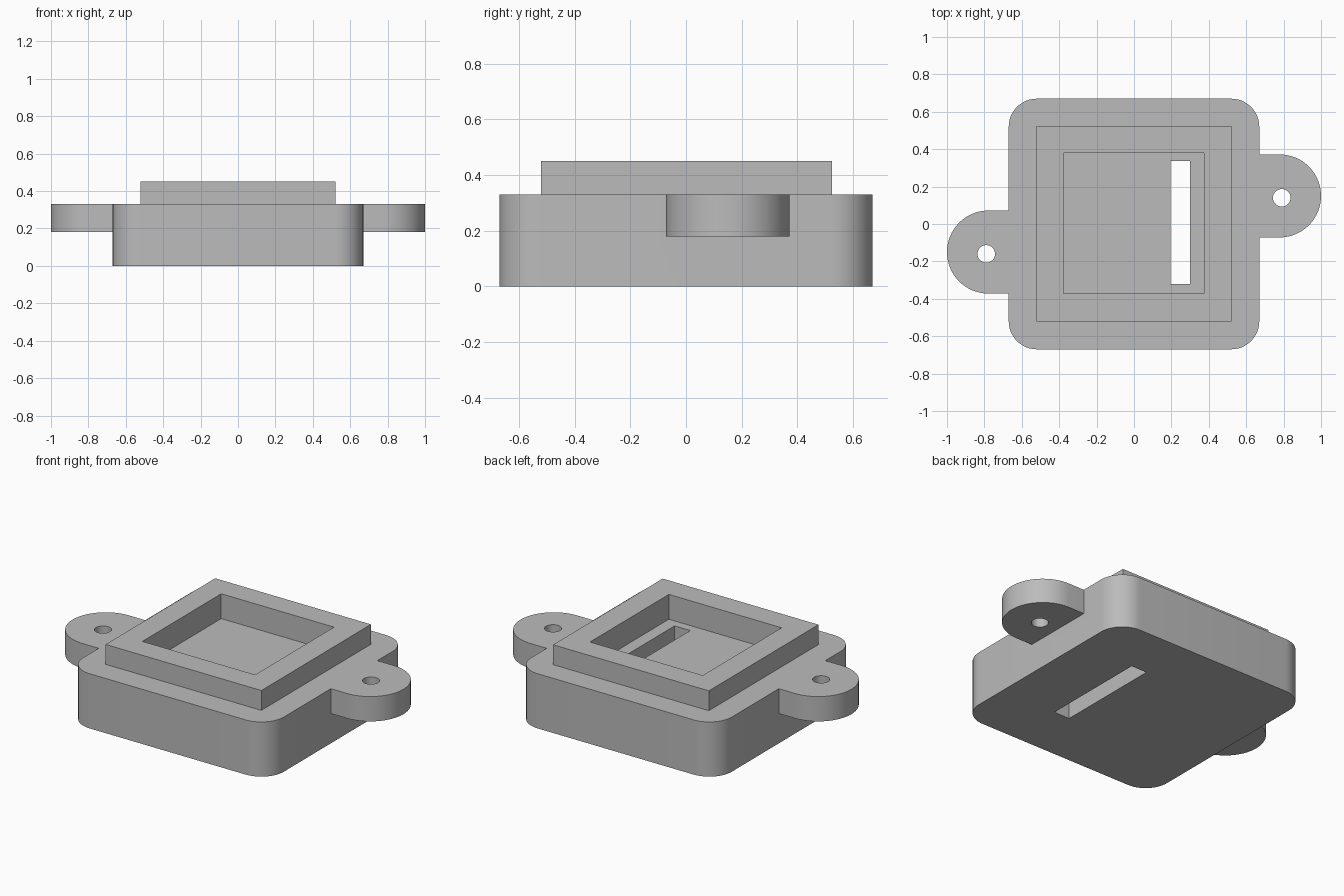
import bpy
import bmesh
from math import cos, sin, pi, radians

cube = bpy.data.objects.get("Cube")
if cube:
    bpy.data.objects.remove(cube, do_unlink=True)

grey = bpy.data.materials.new("plain grey")
grey.use_nodes = True
colour = (0.5, 0.5, 0.5, 1)
grey.diffuse_color = colour
grey.node_tree.nodes["Principled BSDF"].inputs["Base Color"].default_value = colour


def arc(cx, cy, r, start, end, steps):
    """Points along an arc, angles in degrees."""
    angles = [radians(start + (end - start) * i / steps) for i in range(steps + 1)]
    return [(cx + r * cos(a), cy + r * sin(a)) for a in angles]


def rectangle(x0, x1, y0, y1):
    return [(x0, y0), (x1, y0), (x1, y1), (x0, y1)]


def circle(cx, cy, r, steps=32):
    return arc(cx, cy, r, 0, 360, steps)[:-1]


def prism(name, outline, z0, z1):
    """Extrude a counter-clockwise outline from z0 up to z1."""
    bm = bmesh.new()
    base = bm.faces.new([bm.verts.new((x, y, z0)) for x, y in outline])
    top = bmesh.ops.extrude_face_region(bm, geom=[base])["geom"]
    moved = [v for v in top if isinstance(v, bmesh.types.BMVert)]
    bmesh.ops.translate(bm, verts=moved, vec=(0, 0, z1 - z0))
    bmesh.ops.recalc_face_normals(bm, faces=bm.faces)
    mesh = bpy.data.meshes.new(name)
    bm.to_mesh(mesh)
    bm.free()
    mesh.materials.append(grey)
    obj = bpy.data.objects.new(name, mesh)
    bpy.context.scene.collection.objects.link(obj)
    return obj


def combine(target, other, operation):
    """Apply a boolean and remove the helper."""
    bpy.context.view_layer.objects.active = target
    mod = target.modifiers.new(operation.lower(), "BOOLEAN")
    mod.operation = operation
    mod.solver = "EXACT"
    mod.object = other
    bpy.ops.object.modifier_apply(modifier=mod.name)
    bpy.data.objects.remove(other, do_unlink=True)


HALF, CORNER, DECK, TOP = 0.67, 0.15, 0.33, 0.45
LUG_R, LUG_X, LUG_Y, LUG_Z = 0.222, 0.778, 0.15, 0.18

# Body: square block with rounded upright corners
inner = HALF - CORNER
outline = []
for i, (sx, sy) in enumerate([(1, 1), (-1, 1), (-1, -1), (1, -1)]):
    outline += arc(sx * inner, sy * inner, CORNER, 90 * i, 90 * i + 90, 12)
body = prism("housing", outline, 0, DECK)

# Mounting lugs, one on each side and offset in opposite directions
for side in (1, -1):
    tab = [(0.55, LUG_Y - LUG_R)] + arc(LUG_X, LUG_Y, LUG_R, -90, 90, 32)
    tab.append((0.55, LUG_Y + LUG_R))
    lug = prism("lug", [(side * x, side * y) for x, y in tab], LUG_Z, DECK)
    combine(body, lug, "UNION")

# Raised square collar, sunk slightly into the body for a clean join
collar = prism("collar", rectangle(-0.52, 0.52, -0.52, 0.525), 0.2, TOP)
combine(body, collar, "UNION")

# Square recess, through slot and screw holes
cutters = [
    prism("recess_cutter", rectangle(-0.378, 0.375, -0.372, 0.38), 0.3, 0.6),
    prism("slot_cutter", rectangle(0.195, 0.3, -0.32, 0.338), -0.1, 0.6),
    prism("left_hole_cutter", circle(0.79, 0.14, 0.047), 0.1, 0.6),
    prism("right_hole_cutter", circle(-0.79, -0.16, 0.047), 0.1, 0.6),
]
for cutter in cutters:
    cutter.hide_render = True
    combine(body, cutter, "DIFFERENCE")

# Smooth rounded walls, crisp edges
bpy.ops.object.select_all(action="DESELECT")
body.select_set(True)
bpy.context.view_layer.objects.active = body
bpy.ops.object.shade_smooth_by_angle(angle=radians(30))
